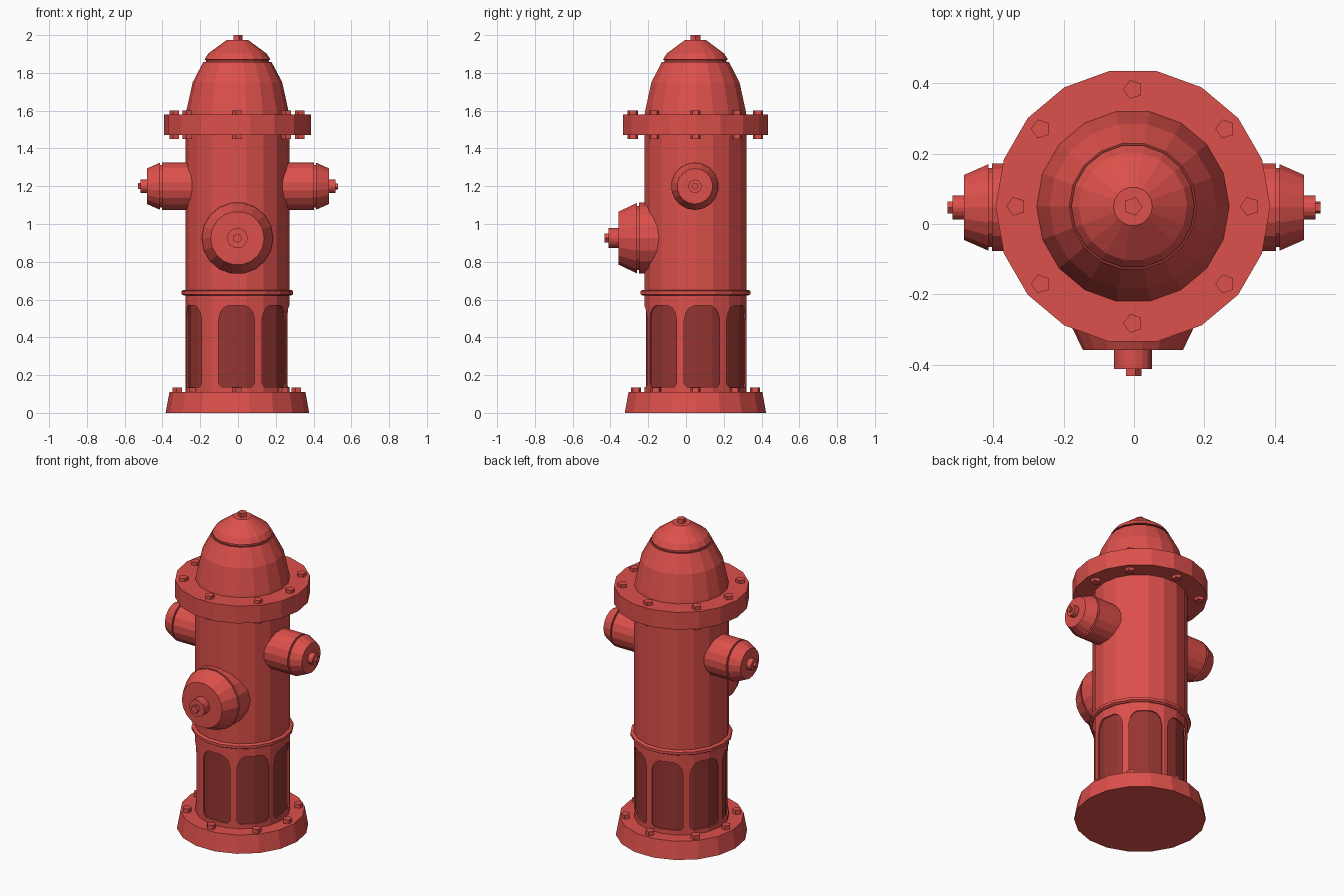
import bpy, bmesh, math
from mathutils import Matrix, Vector

if "Cube" in bpy.data.objects:
    bpy.data.objects.remove(bpy.data.objects["Cube"])

AX, AY, SIDES = -0.003, 0.05, 18   # main axis and facet count


def material(name, rgb):
    m = bpy.data.materials.new(name)
    m.diffuse_color = (*rgb, 1)
    m.use_nodes = True
    m.node_tree.nodes["Principled BSDF"].inputs["Base Color"].default_value = m.diffuse_color
    return m


RED = material("red paint", (0.72, 0.08, 0.07))
DARK = material("dark red paint", (0.30, 0.036, 0.032))


def add_object(name, bm, *mats):
    bmesh.ops.recalc_face_normals(bm, faces=bm.faces)
    me = bpy.data.meshes.new(name)
    bm.to_mesh(me)
    bm.free()
    for m in mats:
        me.materials.append(m)
    ob = bpy.data.objects.new(name, me)
    bpy.context.collection.objects.link(ob)
    return ob


def lathe(bm, profile, mat, n=SIDES, turn=0.0):
    """Closed turned solid from (radius, height) pairs."""
    rings = []
    for r, h in profile:
        rings.append([bm.verts.new(mat @ Vector((r * math.cos(turn + math.tau * i / n),
                                                 r * math.sin(turn + math.tau * i / n), h)))
                      for i in range(n)])
    for a, b in zip(rings, rings[1:]):
        for i in range(n):
            j = (i + 1) % n
            bm.faces.new((a[i], a[j], b[j], b[i]))
    bm.faces.new(rings[0][::-1])
    bm.faces.new(rings[-1])


def turned(name, profile, mat=Matrix.Translation((AX, AY, 0)), color=RED, n=SIDES):
    bm = bmesh.new()
    lathe(bm, profile, mat, n)
    return add_object(name, bm, color)


# base, barrel, ring and top flange
turned("base", [(0.38, 0), (0.36, 0.11)])
barrel = turned("barrel", [(0.275, 0.1), (0.275, 1.48)])
turned("barrel_ring", [(0.285, 0.622), (0.295, 0.628), (0.295, 0.645), (0.285, 0.651)])
turned("top_flange", [(0.39, 1.47), (0.39, 1.58)])

# dome with a dark groove near the top
dome = turned("dome", [(0.275, 1.57), (0.27, 1.6), (0.237, 1.75), (0.181, 1.857), (0.169, 1.857),
                       (0.165, 1.868), (0.175, 1.87), (0.154, 1.903), (0.055, 1.975)])
dome.data.materials.append(DARK)
for p in dome.data.polygons:
    if 1.855 < p.center.z < 1.8695:
        p.material_index = 1
turned("dome_nut", [(0.027, 1.97), (0.027, 2.0)], n=5)

# arched panels: windows cut in the barrel showing a dark core
turned("panel_core", [(0.266, 0.105), (0.266, 0.62)], color=DARK)
half = [(0.08, 0.138), (0.095, 0.155), (0.095, 0.49), (0.086, 0.53), (0.068, 0.556), (0.042, 0.568)]
arch = half + [(-x, z) for x, z in reversed(half)]
bm = bmesh.new()
for k in range(7):
    m = Matrix.Translation((AX, AY, 0)) @ Matrix.Rotation(math.radians(-91 + 49.4 * k), 4, 'Z')
    near = [bm.verts.new(m @ Vector((0.236, x, z))) for x, z in arch]
    far = [bm.verts.new(m @ Vector((0.32, x, z))) for x, z in arch]
    bm.faces.new(near)
    bm.faces.new(far)
    for i in range(len(arch)):
        j = (i + 1) % len(arch)
        bm.faces.new((near[i], near[j], far[j], far[i]))
cutter = add_object("panel_cutter", bm, RED)
cutter.hide_render = True
cutter.hide_viewport = True
cutter.display_type = 'WIRE'
cut = barrel.modifiers.new("panels", 'BOOLEAN')
cut.operation = 'DIFFERENCE'
cut.solver = 'EXACT'
cut.object = cutter


# rings of eight five-sided bolts
def bolts(name, r, dx, dy, z0, z1):
    spots = [(r, 0), (-r, 0), (0, r), (0, -r)]
    spots += [(sx * dx, sy * dy) for sx in (1, -1) for sy in (1, -1)]
    bm = bmesh.new()
    for x, y in spots:
        lathe(bm, [(0.028, z0), (0.028, z1)], Matrix.Translation((AX + x, AY + y, 0)), 5, math.pi)
    add_object(name, bm, RED)


bolts("flange_bolts", 0.332, 0.262, 0.22, 1.45, 1.6)
bolts("base_bolts", 0.315, 0.245, 0.21, 0.1, 0.135)


# outlets: pipe, thin groove, tapered cap, round boss and five-sided nut
def outlet(name, mat, r, start, seam, cap, r_cap, boss, r_boss, tip, r_tip):
    turned(name, [(r, start), (r, seam - 0.005), (r * 0.9, seam - 0.005), (r * 0.9, seam + 0.005),
                  (r * 0.99, seam + 0.005), (r_cap, cap)], mat)
    turned(name + "_boss", [(r_boss, cap - 0.01), (r_boss, boss)], mat)
    turned(name + "_nut", [(r_tip, boss - 0.01), (r_tip, tip)], mat, n=5)


for side, s in (("right", 1), ("left", -1)):
    m = Matrix.Translation((0, AY - 0.003, 1.2)) @ Matrix.Rotation(s * math.pi / 2, 4, 'Y')
    outlet(side + "_outlet", m, 0.126, 0.15, 0.408, 0.482, 0.094, 0.515, 0.035, 0.53, 0.018)
m = Matrix.Translation((AX, 0, 0.925)) @ Matrix.Rotation(math.pi / 2, 4, 'X')
outlet("front_outlet", m, 0.191, 0.0, 0.255, 0.358, 0.142, 0.411, 0.054, 0.432, 0.025)
